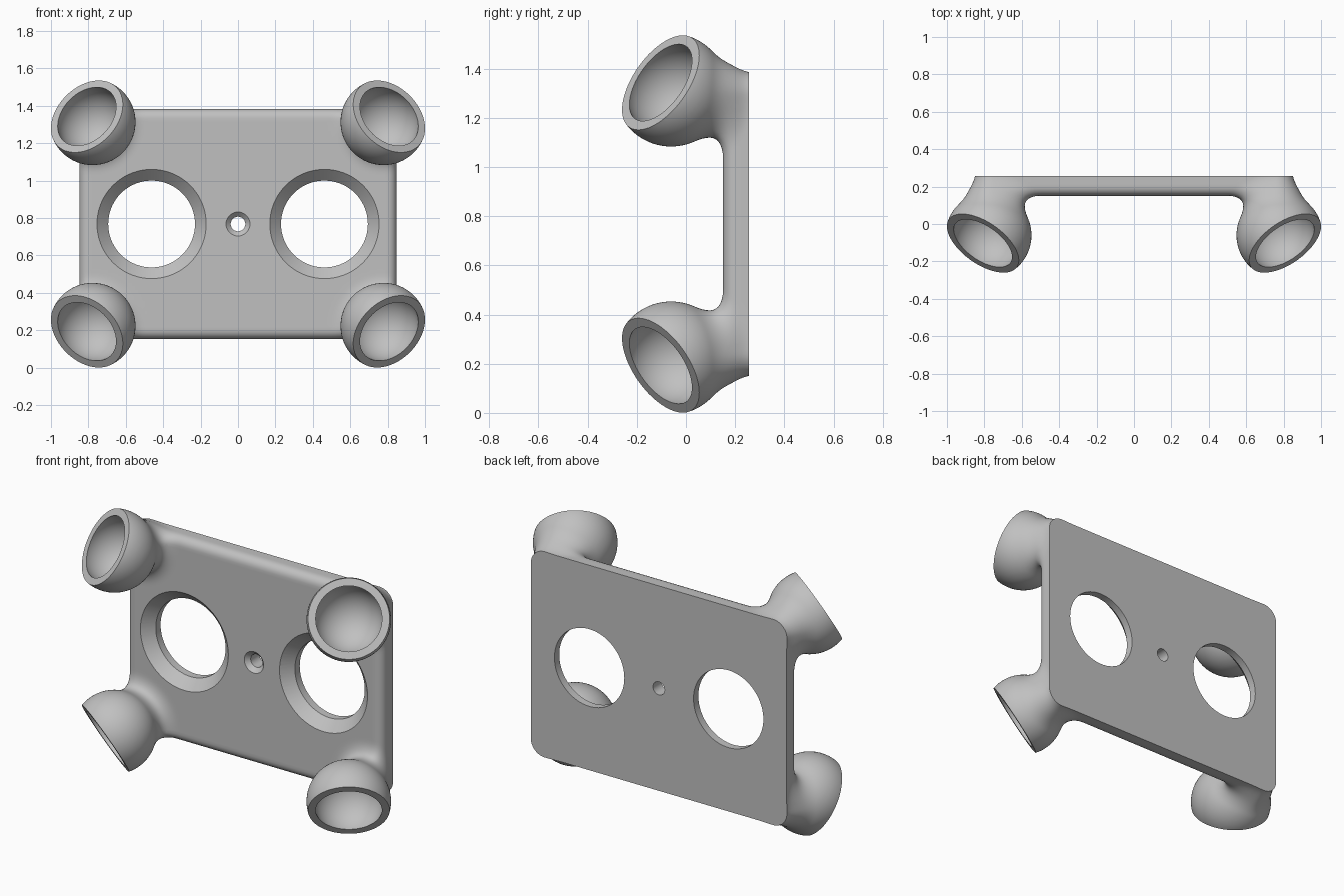
import bpy, bmesh, math
from mathutils import Vector, Matrix

MID = 0.768                       # height of the plate centre
HALF_W, HALF_H, CORNER = 0.848, 0.615, 0.09
FRONT, BACK, EDGE = 0.151, 0.257, 0.05
AXIS = Vector((0.5, -math.sqrt(0.5), 0.5))   # direction a cup opens
RIM = Vector((0.808, -0.103, 0.575))         # centre of a cup rim
BALL_R, CAVITY_R, FILLET = 0.23, 0.19, 0.12
BALL = RIM - AXIS * 0.06
SIGNS = [(sx, sz) for sx in (-1, 1) for sz in (-1, 1)]

cube = bpy.data.objects.get("Cube")
if cube:
    bpy.data.objects.remove(cube, do_unlink=True)


def flip(v, sx, sz):
    return Vector((v.x * sx, v.y, v.z * sz))


def make_object(name, bm):
    bmesh.ops.recalc_face_normals(bm, faces=bm.faces)
    mesh = bpy.data.meshes.new(name)
    bm.to_mesh(mesh)
    bm.free()
    obj = bpy.data.objects.new(name, mesh)
    bpy.context.collection.objects.link(obj)
    return obj


def apply_modifiers(obj):
    graph = bpy.context.evaluated_depsgraph_get()
    mesh = bpy.data.meshes.new_from_object(obj.evaluated_get(graph))
    obj.modifiers.clear()
    obj.data = mesh


def body_distance(p):
    """Distance to the plate joined to the balls with a round fillet."""
    x, y, z = abs(p.x), p.y, abs(p.z)
    qx, qz = x - HALF_W + CORNER, z - HALF_H + CORNER
    side = math.hypot(max(qx, 0), max(qz, 0)) + min(max(qx, qz), 0) - CORNER
    a, b = side + EDGE, FRONT - y + EDGE
    plate = min(max(a, b), 0) + math.hypot(max(a, 0), max(b, 0)) - EDGE
    ball = math.dist((x, y, z), BALL) - BALL_R
    return max(FILLET, min(plate, ball)) - math.hypot(
        max(FILLET - plate, 0), max(FILLET - ball, 0))


def settle(p):
    """Move a point onto the filleted surface."""
    h = 0.001
    d = body_distance(p)
    g = Vector([body_distance(p + Vector(e)) - d
                for e in ((h, 0, 0), (0, h, 0), (0, 0, h))]) / h
    if g.length > 0.1:
        step = g * (d / g.length_squared)
        if step.length > 0.04:
            step *= 0.04 / step.length
        p -= step


# Rough body: slab, four balls and their necks
bm = bmesh.new()
slab_back = BACK + 0.12
bmesh.ops.create_cube(bm, size=1, matrix=Matrix.Translation((0, (FRONT + slab_back) / 2, 0))
                      @ Matrix.Diagonal((2 * HALF_W, slab_back - FRONT, 2 * HALF_H, 1)))
for s in SIGNS:
    at = flip(BALL, *s)
    bmesh.ops.create_icosphere(bm, subdivisions=4, radius=BALL_R, matrix=Matrix.Translation(at))
    bmesh.ops.create_cone(bm, cap_ends=True, segments=32, radius1=0.19, radius2=0.19, depth=0.3,
                          matrix=Matrix.Translation((at.x, 0.1, at.z))
                          @ Matrix.Rotation(math.pi / 2, 4, 'X'))
body = make_object("mount_plate_with_cups", bm)
remesh = body.modifiers.new("Fuse", 'REMESH')
remesh.mode = 'VOXEL'
remesh.voxel_size = 0.018
apply_modifiers(body)

# Relax the fused body onto the filleted shape
bm = bmesh.new()
bm.from_mesh(body.data)
skin = [v for v in bm.verts if v.co.y < BACK + 0.06]
for turn in range(9):
    if turn < 7:
        bmesh.ops.smooth_vert(bm, verts=skin, factor=0.5,
                              use_axis_x=True, use_axis_y=True, use_axis_z=True)
    for v in skin:
        settle(v.co)

# Flat back and flat cup rims
planes = [(Vector((0, BACK, 0)), Vector((0, 1, 0)))]
planes += [(flip(RIM, *s), flip(AXIS, *s)) for s in SIGNS]
for co, no in planes:
    bmesh.ops.bisect_plane(bm, geom=bm.verts[:] + bm.edges[:] + bm.faces[:], dist=0.0005,
                           plane_co=co, plane_no=no, clear_outer=True)
    bmesh.ops.holes_fill(bm, edges=[e for e in bm.edges if e.is_boundary], sides=0)
bmesh.ops.recalc_face_normals(bm, faces=bm.faces)
bm.to_mesh(body.data)
bm.free()


# Cutters: countersunk holes and cup cavities
def add_hole(bm, x, radius, sink):
    """Through hole along y, widened by a 45 degree countersink."""
    profile = [(0, 0.4), (radius, 0.4), (radius, FRONT + sink),
               (radius + sink + 0.04, FRONT - 0.04), (0, FRONT - 0.04)]
    verts = [bm.verts.new((x + r, y, 0)) for r, y in profile]
    edges = [bm.edges.new(pair) for pair in zip(verts, verts[1:])]
    bmesh.ops.spin(bm, geom=verts + edges, cent=(x, 0, 0), axis=(0, 1, 0),
                   angle=2 * math.pi, steps=72)


bm = bmesh.new()
for x, radius, sink in ((-0.462, 0.232, 0.06), (0.462, 0.232, 0.06), (0, 0.039, 0.025)):
    add_hole(bm, x, radius, sink)
bmesh.ops.remove_doubles(bm, verts=bm.verts, dist=0.0001)
turn_to_axis = Vector((0, 0, 1)).rotation_difference
for s in SIGNS:
    bmesh.ops.create_uvsphere(bm, u_segments=64, v_segments=40, radius=CAVITY_R,
                              matrix=Matrix.Translation(flip(BALL, *s))
                              @ turn_to_axis(flip(AXIS, *s)).to_matrix().to_4x4())
cutter = make_object("hole_cutter", bm)
cutter.hide_render = True
cut = body.modifiers.new("Holes", 'BOOLEAN')
cut.operation = 'DIFFERENCE'
cut.solver = 'EXACT'
cut.object = cutter
apply_modifiers(body)
bpy.data.objects.remove(cutter, do_unlink=True)

# Colour and shading
grey = bpy.data.materials.new("light_grey")
grey.use_nodes = True
colour = (0.53, 0.53, 0.53, 1)
grey.diffuse_color = colour
grey.node_tree.nodes["Principled BSDF"].inputs["Base Color"].default_value = colour
body.data.materials.clear()
body.data.materials.append(grey)
for face in body.data.polygons:
    face.material_index = 0
body.location.z = MID
bpy.ops.object.select_all(action='DESELECT')
body.select_set(True)
bpy.context.view_layer.objects.active = body
bpy.ops.object.shade_smooth_by_angle(angle=math.radians(28))
